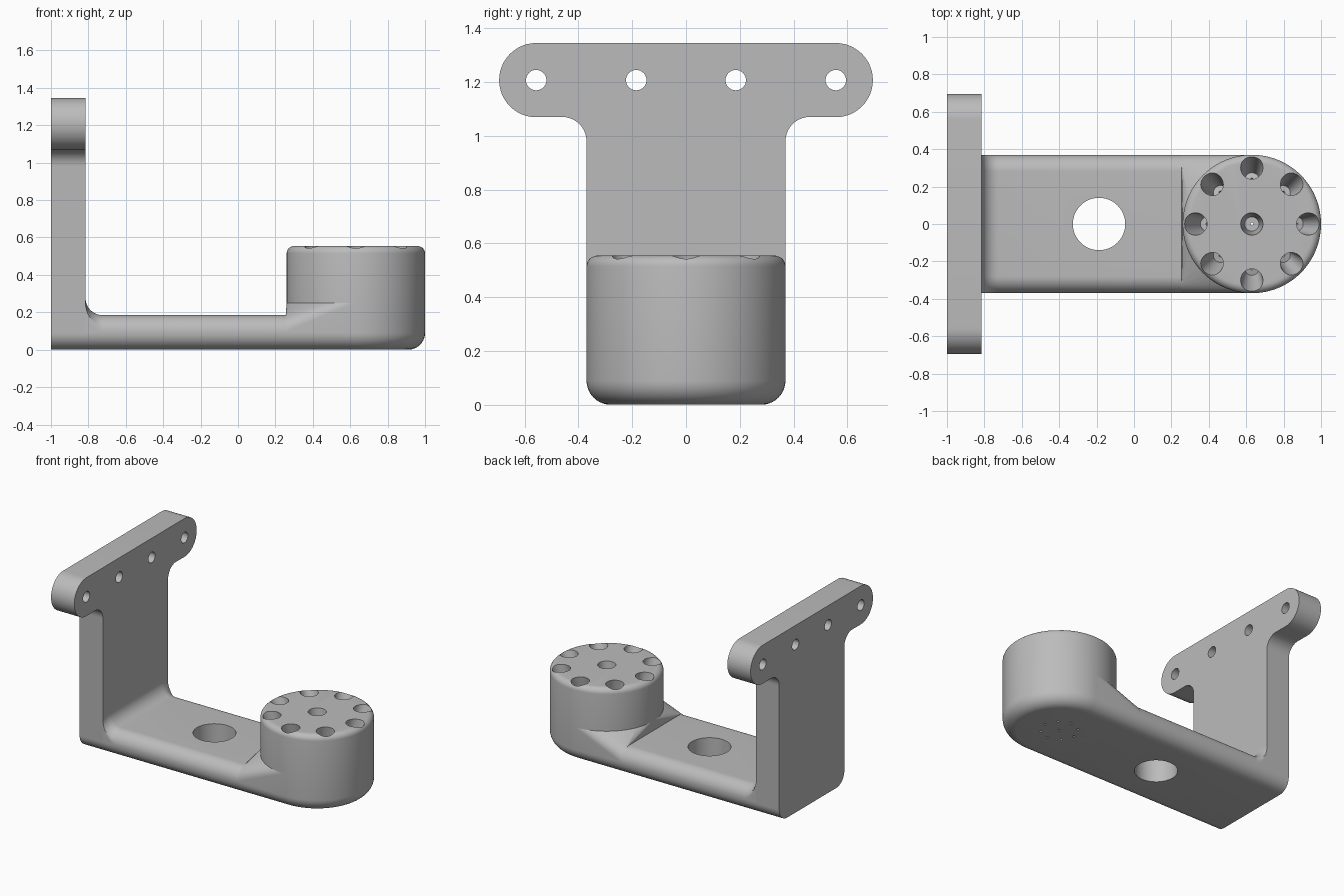
import bpy, bmesh
from math import sin, cos, pi, radians
from mathutils import Vector, Matrix

if "Cube" in bpy.data.objects:
    bpy.data.objects.remove(bpy.data.objects["Cube"], do_unlink=True)

HALF = 0.37       # half width of arm and radius of cup
R = 0.09          # general edge rounding
THICK = 0.185     # plate and arm thickness
CUP_X, CUP_TOP = 0.63, 0.555
WALL = -1 + THICK # inner face of the plate

grey = bpy.data.materials.new("light_grey")
grey.use_nodes = True
grey.diffuse_color = (0.5, 0.5, 0.5, 1)
grey.node_tree.nodes["Principled BSDF"].inputs["Base Color"].default_value = (0.5, 0.5, 0.5, 1)


def arc(cx, cy, r, a0, a1, n=10):
    steps = [radians(a0 + (a1 - a0) * i / n) for i in range(n + 1)]
    return [(cx + r * cos(a), cy + r * sin(a)) for a in steps]


def finish(name, bm):
    bmesh.ops.recalc_face_normals(bm, faces=bm.faces)
    mesh = bpy.data.meshes.new(name)
    bm.to_mesh(mesh)
    bm.free()
    mesh.materials.append(grey)
    ob = bpy.data.objects.new(name, mesh)
    bpy.context.collection.objects.link(ob)
    return ob


def loft(name, solids):
    """Each solid is a list of rings, bridged in order and capped."""
    bm = bmesh.new()
    for rings in solids:
        vs = [[bm.verts.new(p) for p in ring] for ring in rings]
        for a, b in zip(vs, vs[1:]):
            for i in range(len(a)):
                j = (i + 1) % len(a)
                bm.faces.new((a[i], a[j], b[j], b[i]))
        bm.faces.new(vs[0][::-1])
        bm.faces.new(vs[-1])
    return finish(name, bm)


def revolve(profile, matrix, n=32):
    """Rings of a (radius, height) profile about the local z axis."""
    return [[matrix @ Vector((*p, h)) for p in arc(0, 0, r, 0, 360, n)[:-1]]
            for r, h in profile]


def activate(ob):
    bpy.ops.object.select_all(action='DESELECT')
    ob.select_set(True)
    bpy.context.view_layer.objects.active = ob


def cut(ob, cutter):
    mod = ob.modifiers.new("cut", 'BOOLEAN')
    mod.operation, mod.solver, mod.object = 'DIFFERENCE', 'EXACT', cutter
    activate(ob)
    bpy.ops.object.modifier_apply(modifier=mod.name)


def mirrored(half):
    return half + [(-y, z) for y, z in reversed(half)]


# T-shaped mounting plate
half = arc(HALF - R, R, R, -90, 0)
half += arc(HALF + R, 0.98, R, 180, 90)
half += arc(0.557, 1.207, 0.138, -90, 90, 24)
outline = mirrored(half)
plate = loft("mounting_plate", [[[(x, y, z) for y, z in outline] for x in (-1, WALL)]])

# Arm with rounded sides, flaring into the plate
def arm_section(x, flare=0):
    pts = arc(HALF - R, R, R, -90, 0)
    pts += [(min(y, HALF), z) for y, z in arc(HALF - R, THICK - R, R + flare, 0, 90, 20)]
    return [(x, y, z) for y, z in mirrored(pts)]

rings = [arm_section(x, f) for x, f in arc(WALL + R, R, R, 180, 270)]
rings.append(arm_section(CUP_X - HALF - 0.005))
arm = loft("arm", [rings])

# Drilled cup
base = arc(HALF - R, R, R, -90, 0)
rim = arc(HALF - 0.04, CUP_TOP - 0.04, 0.04, 0, 90, 6)
at_cup = Matrix.Translation((CUP_X, 0, 0))
cup = loft("cup", [revolve(base + rim, at_cup, 96)])

# Gusset blending the arm into the cup
bm = bmesh.new()
for ring in revolve(base + [(HALF, 0.25)], at_cup, 96) + [rings[-1]]:
    for p in ring:
        bm.verts.new(p)
hull = bmesh.ops.convex_hull(bm, input=bm.verts)
loose = set(hull["geom_interior"] + hull["geom_unused"])
bmesh.ops.delete(bm, geom=[v for v in loose if isinstance(v, bmesh.types.BMVert)], context='VERTS')
gusset = finish("cup_gusset", bm)

# Cutters: screw holes, arm hole, inward-leaning pockets with pin holes
turn = Matrix.Rotation(pi / 2, 4, 'Y')
screws = loft("screw_cutter", [
    revolve([(0.038, -0.2), (0.038, 0.2)], Matrix.Translation((-0.9, y, 1.207)) @ turn)
    for y in (-0.557, -0.185, 0.185, 0.557)])
bore = loft("arm_hole_cutter", [
    revolve([(0.14, -0.1), (0.14, 0.3)], Matrix.Translation((-0.187, 0, 0)), 64)])

def pocket(spread, a):
    out = Vector((cos(a), sin(a), 0))
    mouth = Vector((CUP_X, 0, CUP_TOP)) + out * 0.3 * spread
    foot = Vector((CUP_X, 0, 0)) + out * 0.12 * spread
    spin = (mouth - foot).to_track_quat('Z', 'Y').to_matrix().to_4x4()
    shape = [(0.066, 0.06), (0.038, -0.2), (0.008, -0.2), (0.008, -0.64)]
    return revolve(shape, Matrix.Translation(mouth) @ spin)

pockets = loft("pocket_cutter",
               [pocket(1, i * pi / 4) for i in range(8)] + [pocket(0, 0)])

for ob, cutter in ((plate, screws), (arm, bore), (cup, pockets), (gusset, pockets)):
    cut(ob, cutter)
for cutter in (screws, bore, pockets):
    cutter.hide_render = True
    bpy.data.objects.remove(cutter, do_unlink=True)

for ob in (plate, arm, cup, gusset):
    activate(ob)
    bpy.ops.object.shade_smooth_by_angle(angle=radians(30))
